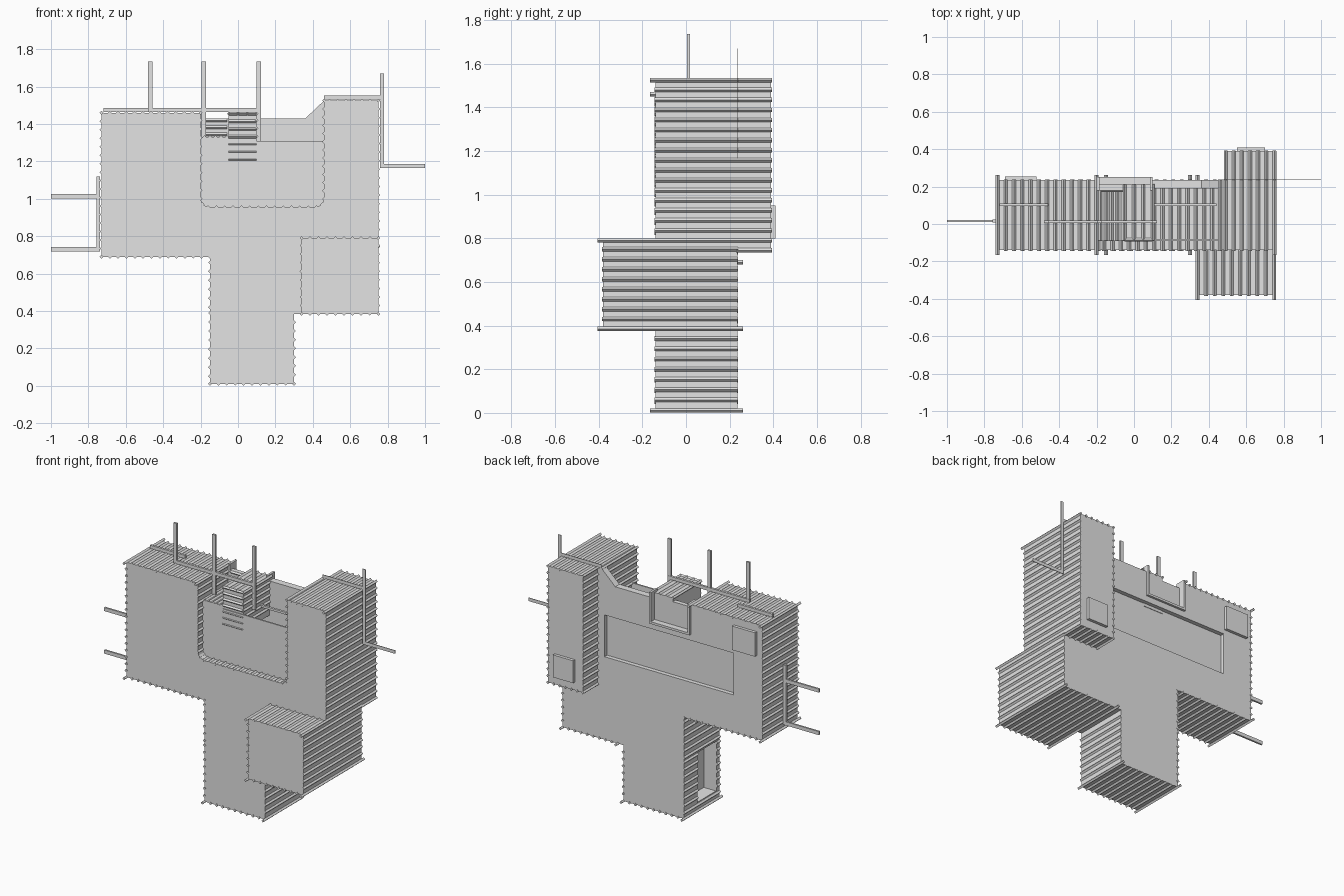
import bpy, bmesh
from mathutils import Vector

old = bpy.data.objects.get("Cube")
if old:
    bpy.data.objects.remove(old, do_unlink=True)


def make_material(name, value):
    mat = bpy.data.materials.new(name)
    mat.use_nodes = True
    colour = (value, value, value, 1)
    mat.diffuse_color = colour
    mat.node_tree.nodes["Principled BSDF"].inputs["Base Color"].default_value = colour
    return mat


GREY = make_material("light concrete grey", 0.77)
PALE = make_material("off white", 0.95)
FRONT, BACK = -0.14, 0.235


def finish(bm, name, mat=GREY):
    bmesh.ops.recalc_face_normals(bm, faces=bm.faces)
    mesh = bpy.data.meshes.new(name)
    bm.to_mesh(mesh)
    bm.free()
    mesh.materials.append(mat)
    obj = bpy.data.objects.new(name, mesh)
    bpy.context.collection.objects.link(obj)
    return obj


def add_prism(bm, near, far):
    """Join two matching loops of points into a closed solid."""
    a = [bm.verts.new(p) for p in near]
    b = [bm.verts.new(p) for p in far]
    bm.faces.new(a)
    bm.faces.new(b[::-1])
    for i in range(len(a)):
        j = (i + 1) % len(a)
        bm.faces.new((a[i], b[i], b[j], a[j]))


def slab(name, outline, y0, y1, mat=GREY):
    """Extrude an x-z outline from y0 to y1."""
    bm = bmesh.new()
    add_prism(bm, [(x, y0, z) for x, z in outline], [(x, y1, z) for x, z in outline])
    return finish(bm, name, mat)


def box(name, x, y, z, mat=GREY):
    return slab(name, [(x[0], z[0]), (x[1], z[0]), (x[1], z[1]), (x[0], z[1])], *y, mat)


def ribs(name, start, end, y0, y1, ends=(0, 0), step=0.045, r=0.01):
    """Diamond battens along an x-z line; battens at marked ends are longer."""
    bm = bmesh.new()
    s, e = Vector(start), Vector(end)
    n = max(1, round((e - s).length / step))
    for i in range(n + 1):
        x, z = s.lerp(e, i / n)
        long = (i == 0 and ends[0]) or (i == n and ends[1])
        g = 0.026 if long else 0.004
        loop = [(x - r, z), (x, z - r), (x + r, z), (x, z + r)]
        add_prism(bm, [(u, y0 - g, v) for u, v in loop], [(u, y1 + g, v) for u, v in loop])
    return finish(bm, name)


def cross_ribs(name, x, y, z, step=0.04, r=0.009):
    """Horizontal battens running along x on a wall at depth y."""
    bm = bmesh.new()
    n = round((z[1] - z[0]) / step)
    for i in range(n + 1):
        h = z[0] + (z[1] - z[0]) * i / n
        loop = [(y - r, h), (y, h - r), (y + r, h), (y, h + r)]
        add_prism(bm, [(x[0], u, v) for u, v in loop], [(x[1], u, v) for u, v in loop])
    return finish(bm, name)


def cut(obj, cutter):
    mod = obj.modifiers.new("cut", "BOOLEAN")
    mod.operation = "DIFFERENCE"
    mod.solver = "EXACT"
    mod.object = cutter
    cutter.hide_render = True
    cutter.hide_viewport = True


# Main body: stem, two wings and a rounded terrace recess
terrace = [(0.46, 1.0), (0.45, 0.97), (0.42, 0.955), (-0.16, 0.955), (-0.19, 0.97), (-0.2, 1.0)]
body = slab("main_body", [(-0.15, 0.011), (0.30, 0.011), (0.30, 0.385), (0.75, 0.385),
                          (0.75, 1.525), (0.46, 1.525)] + terrace +
            [(-0.2, 1.46), (-0.73, 1.46), (-0.73, 0.69), (-0.15, 0.69)], FRONT, BACK)
back_wall = slab("terrace_back_wall", [(-0.21, 0.94), (0.47, 0.94), (0.47, 1.525), (0.46, 1.525),
                                       (0.36, 1.43), (0.10, 1.43), (0.10, 1.27), (-0.21, 1.27)],
                 0.19, BACK)
slab("terrace_front_panel", terrace + [(-0.2, 1.31), (0.46, 1.31)], -0.09, -0.08)

# Long shallow recess in the back and a doorway niche in the stem
back_cutter = box("back_recess_cutter", (-0.52, 0.44), (0.207, 0.3), (0.94, 1.22))
door_cutter = box("doorway_cutter", (-0.3, -0.05), (-0.11, 0.09), (0.06, 0.40))
cut(body, back_cutter)
cut(body, door_cutter)
cut(back_wall, back_cutter)
box("recess_end", (-0.52, -0.515), (0.207, 0.234), (0.94, 1.22), PALE)
box("doorway_floor", (-0.145, -0.05), (-0.11, 0.09), (0.06, 0.065), PALE)
box("doorway_inner_wall", (-0.055, -0.05), (-0.11, 0.09), (0.06, 0.40), PALE)

# Front box, rear tower block and raised hatches
box("front_box", (0.34, 0.75), (-0.38, FRONT), (0.385, 0.79))
box("rear_tower", (0.49, 0.75), (BACK - 0.01, 0.39), (0.745, 1.525))
box("tower_hatch", (0.55, 0.70), (0.39, 0.41), (0.80, 0.95))
box("wing_hatch", (-0.69, -0.52), (BACK, 0.255), (1.25, 1.41))

# Battens around the stem and the wings
ribs("stem_bottom_ribs", (-0.15, 0.011), (0.30, 0.011), FRONT, BACK, (1, 1))
ribs("stem_left_ribs", (0.30, 0.06), (0.30, 0.34), FRONT, BACK)
ribs("stem_right_lower_rib", (-0.15, 0.05), (-0.15, 0.051), FRONT, BACK)
ribs("stem_right_front_ribs", (-0.15, 0.10), (-0.15, 0.39), FRONT, -0.115)
ribs("stem_right_rear_ribs", (-0.15, 0.10), (-0.15, 0.39), 0.095, BACK)
ribs("stem_right_upper_ribs", (-0.15, 0.42), (-0.15, 0.66), FRONT, BACK)
ribs("wing_bottom_ribs", (-0.73, 0.69), (-0.15, 0.69), FRONT, BACK, (1, 0))
ribs("wing_side_ribs", (-0.73, 0.735), (-0.73, 1.415), FRONT, BACK)
ribs("wing_top_ribs", (-0.73, 1.46), (-0.20, 1.46), FRONT, BACK, (1, 1))

# Battens lining the terrace
ribs("terrace_right_ribs", (-0.2, 1.0), (-0.2, 1.42), FRONT, 0.19)
ribs("terrace_floor_ribs", (-0.16, 0.955), (0.42, 0.955), FRONT, 0.19)
ribs("terrace_left_ribs", (0.46, 1.0), (0.46, 1.48), FRONT, 0.19)
for x in (-0.19, 0.45):
    ribs("terrace_corner_rib", (x, 0.97), (x, 0.971), FRONT, 0.19)

# Battens on the front box and the tower
ribs("box_bottom_ribs", (0.34, 0.385), (0.75, 0.385), -0.38, BACK, (1, 1))
ribs("box_right_ribs", (0.34, 0.43), (0.34, 0.75), -0.38, FRONT)
ribs("box_top_ribs", (0.34, 0.79), (0.75, 0.79), -0.38, FRONT, (1, 1))
ribs("box_left_ribs", (0.75, 0.43), (0.75, 0.75), -0.38, BACK)
ribs("tower_left_ribs", (0.75, 0.79), (0.75, 1.48), FRONT, 0.39)
ribs("tower_top_ribs", (0.49, 1.525), (0.75, 1.525), FRONT, 0.39)
ribs("tower_top_edge_rib", (0.46, 1.525), (0.461, 1.525), FRONT, BACK)
ribs("tower_corner_rib", (0.75, 1.525), (0.751, 1.525), FRONT, 0.365, (1, 1))
ribs("tower_rear_ribs", (0.49, 0.79), (0.49, 1.48), BACK, 0.39)
ribs("tower_under_ribs", (0.49, 0.745), (0.75, 0.745), BACK, 0.39)

# Roof cabin and the alcove beside it
box("roof_cabin", (-0.05, 0.10), (-0.085, 0.21), (1.2, 1.455))
cross_ribs("cabin_front_ribs", (-0.05, 0.10), -0.085, (1.21, 1.455))
ribs("cabin_top_ribs", (-0.05, 1.455), (0.10, 1.455), -0.085, 0.21)
ribs("cabin_left_ribs", (0.10, 1.25), (0.10, 1.42), -0.085, 0.19)
box("alcove_floor", (-0.2, -0.05), (-0.09, 0.18), (1.31, 1.33))
ribs("alcove_floor_ribs", (-0.18, 1.33), (-0.06, 1.33), -0.085, 0.18, step=0.03)
box("alcove_wall", (-0.2, -0.05), (0.18, 0.21), (1.26, 1.43))
cross_ribs("alcove_ribs", (-0.18, -0.06), 0.18, (1.345, 1.42))
for x in (-0.2, 0.085):
    box("rear_notch_post", (x, x + 0.015), (0.18, 0.25), (1.27, 1.47))
box("rear_notch_sill", (-0.2, 0.10), (0.18, 0.25), (1.26, 1.275))

# Rails and masts on the roof
box("roof_rail", (-0.48, 0.12), (0.005, 0.02), (1.465, 1.487))
box("wing_rail", (-0.72, -0.46), (0.095, 0.11), (1.465, 1.487))
box("terrace_rail", (0.10, 0.44), (0.095, 0.11), (1.29, 1.305))
for x, foot in ((-0.47, 1.465), (-0.183, 1.33), (0.112, 1.31)):
    box("roof_mast", (x - 0.012, x + 0.012), (0.005, 0.018), (foot, 1.735))

# Side strip with arms on the right
box("side_strip", (-0.757, -0.737), (0.008, 0.025), (0.72, 1.12))
for z in (0.73, 1.015):
    box("side_arm", (-1.0, -0.737), (0.01, 0.022), (z - 0.012, z + 0.012))

# Thin angled mast on the left
for part, x, z in (("mast", (0.758, 0.78), (1.165, 1.67)),
                   ("arm", (0.758, 1.0), (1.165, 1.187)),
                   ("rail", (0.46, 0.78), (1.53, 1.552))):
    box("tower_" + part, x, (0.235, 0.239), z)
